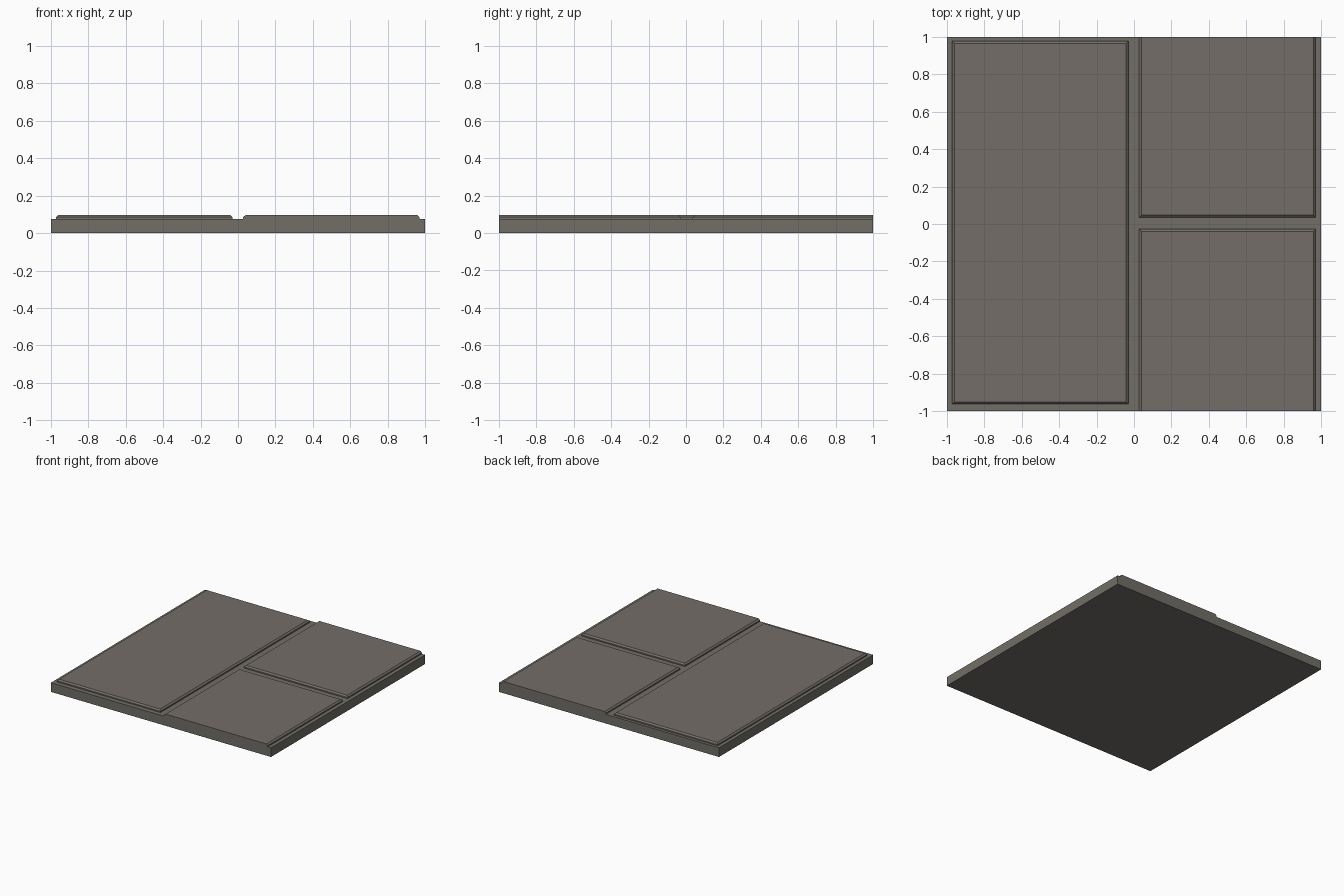
import bpy, bmesh

if "Cube" in bpy.data.objects:
    bpy.data.objects.remove(bpy.data.objects["Cube"])


def material(name, colour):
    m = bpy.data.materials.new(name)
    m.diffuse_color = (*colour, 1)
    m.use_nodes = True
    m.node_tree.nodes["Principled BSDF"].inputs["Base Color"].default_value = m.diffuse_color
    return m


stone = material("slab grey", (0.168, 0.158, 0.137))
paver = material("paver warm grey", (0.173, 0.154, 0.138))

BASE, SHOULDER, TOP, CHAMFER = 0.075, 0.085, 0.096, 0.012


def stacked(name, rings, mat):
    """Solid from stacked rectangles, each (x0, x1, y0, y1, z)."""
    bm = bmesh.new()
    loops = []
    for x0, x1, y0, y1, z in rings:
        loops.append([bm.verts.new((x, y, z)) for x, y in
                      ((x0, y0), (x1, y0), (x1, y1), (x0, y1))])
    bm.faces.new(loops[0][::-1])
    bm.faces.new(loops[-1])
    for a, b in zip(loops, loops[1:]):
        for i in range(4):
            j = (i + 1) % 4
            bm.faces.new((a[i], a[j], b[j], b[i]))
    mesh = bpy.data.meshes.new(name)
    bm.to_mesh(mesh)
    bm.free()
    mesh.materials.append(mat)
    obj = bpy.data.objects.new(name, mesh)
    bpy.context.collection.objects.link(obj)


def tile(name, x0, x1, y0, y1):
    """Raised paver, chamfered except where it is cut flush at the slab edge."""
    c = CHAMFER
    front = 0 if y0 <= -1 else c
    back = 0 if y1 >= 1 else c
    stacked(name, [(x0, x1, y0, y1, BASE),
                   (x0, x1, y0, y1, SHOULDER),
                   (x0 + c, x1 - c, y0 + front, y1 - back, TOP)], paver)


# Base slab
stacked("base_slab", [(-1, 1, -1, 1, 0), (-1, 1, -1, 1, BASE)], stone)

# Raised pavers: one long, two cut by the slab edge
tile("long_paver", -0.972, -0.03, -0.962, 0.977)
tile("back_paver", 0.028, 0.97, 0.036, 1)
tile("front_paver", 0.028, 0.97, -1, -0.027)
